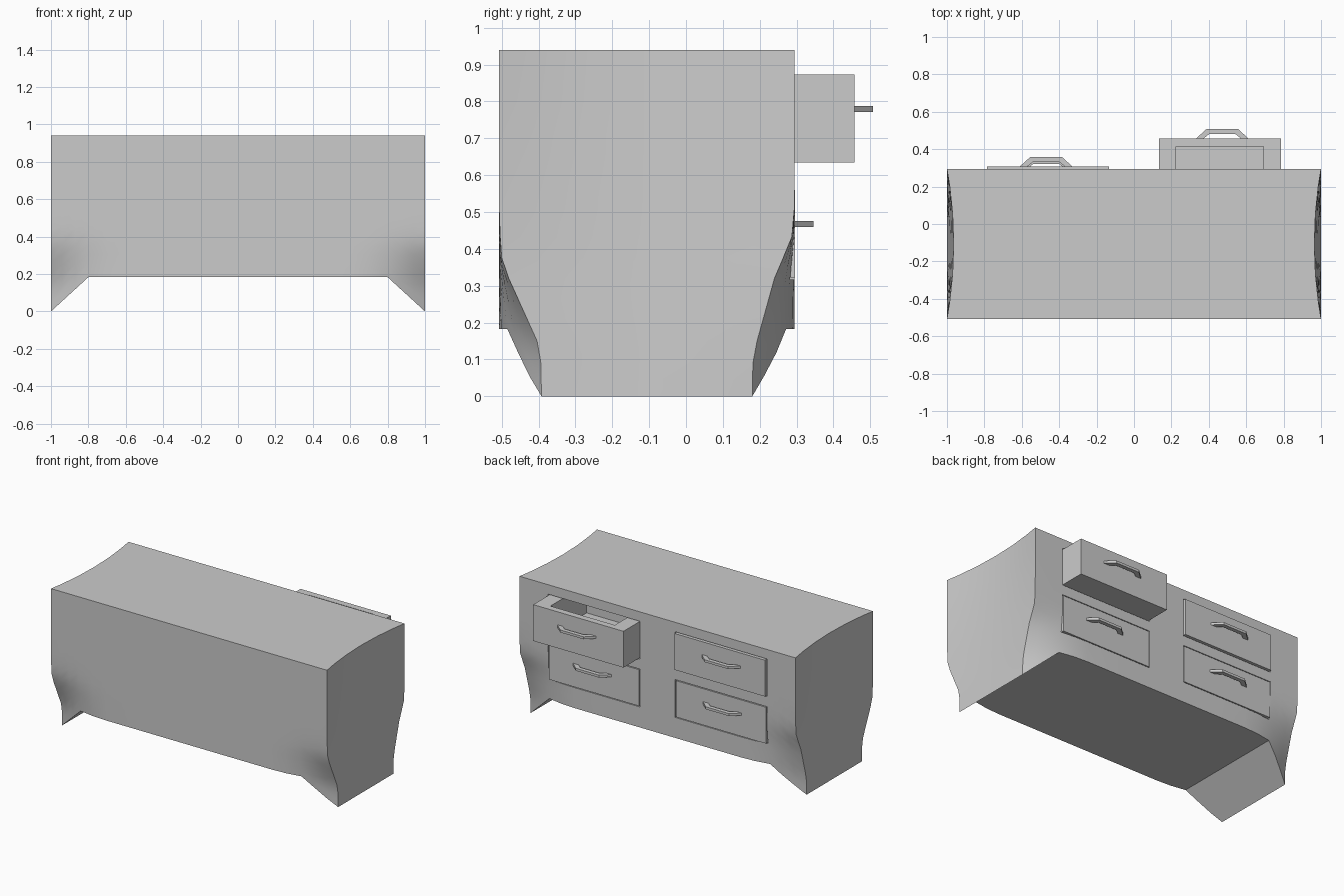
import bpy, bmesh

if "Cube" in bpy.data.objects:
    bpy.data.objects.remove(bpy.data.objects["Cube"])

TOP, FRONT, BACK = 0.94, -0.507, 0.295


def interp(pts, z):
    for (z0, a), (z1, b) in zip(pts, pts[1:]):
        if z <= z1:
            return a + (b - a) * (z - z0) / (z1 - z0)
    return pts[-1][1]


def finish(bm, name):
    bmesh.ops.recalc_face_normals(bm, faces=bm.faces)
    me = bpy.data.meshes.new(name)
    bm.to_mesh(me)
    bm.free()
    ob = bpy.data.objects.new(name, me)
    bpy.context.collection.objects.link(ob)
    return ob


def box(name, lo, hi):
    bm = bmesh.new()
    bmesh.ops.create_cube(bm, size=1)
    for v in bm.verts:
        v.co = [(lo[i] + hi[i]) / 2 + v.co[i] * (hi[i] - lo[i]) for i in range(3)]
    return finish(bm, name)


def cut(ob, cutter):
    m = ob.modifiers.new("cut", 'BOOLEAN')
    m.operation, m.solver, m.object = 'DIFFERENCE', 'EXACT', cutter
    bpy.context.view_layer.objects.active = ob
    bpy.ops.object.modifier_apply(modifier=m.name)
    bpy.data.objects.remove(cutter)


# how far the corners pull in towards the feet, by height
IN_FRONT = [(0, .115), (.13, .112), (.36, .008), (.47, 0), (1, 0)]
IN_BACK = [(0, .115), (.08, .115), (.14, .105), (.32, .055), (.43, .008), (.52, 0), (1, 0)]


def shape(u, v, t):
    a = abs(u)
    zb = 0.183 * min(1, (1 - a) / 0.2)
    z = zb + t * (TOP - zb)
    w = (max(0, a - 0.6) / 0.4) ** 2
    y0 = FRONT + w * interp(IN_FRONT, z)
    y1 = BACK - w * interp(IN_BACK, z)
    x = u * (1 - 0.036 * (1 - (2 * v - 1) ** 2) * t * a ** 4)
    return x, y0 + v * (y1 - y0), z


# cabinet body: a box lattice bent by shape()
half = [.35, .6, .7, .8, .87, .94, 1]
US = [-h for h in reversed(half)] + [0] + half
VS = [0, .12, .3, .5, .7, .88, 1]
TS = [0, .05, .1, .16, .22, .28, .34, .4, .46, .54, .7, .85, 1]
bm = bmesh.new()


def sheet(A, B, fn):
    g = [[bm.verts.new(shape(*fn(a, b))) for b in B] for a in A]
    for i in range(len(A) - 1):
        for j in range(len(B) - 1):
            bm.faces.new((g[i][j], g[i + 1][j], g[i + 1][j + 1], g[i][j + 1]))


for e in (0, 1):
    sheet(US, TS, lambda u, t: (u, e, t))
    sheet(US, VS, lambda u, v: (u, v, e))
    sheet(VS, TS, lambda v, t: (2 * e - 1, v, t))
bmesh.ops.remove_doubles(bm, verts=bm.verts, dist=1e-5)
body = finish(bm, "cabinet_body")


# arched bar handle
def handle(name, cx, y, z):
    pts = [(-.14, 0), (-.085, .05), (.085, .05), (.14, 0), (.1, 0), (.07, .024), (-.07, .024), (-.1, 0)]
    bm = bmesh.new()
    rings = [[bm.verts.new((cx + px, y + py, z + dz)) for px, py in pts] for dz in (-.008, .008)]
    n = len(pts)
    for i in range(n):
        j = (i + 1) % n
        bm.faces.new((rings[0][i], rings[0][j], rings[1][j], rings[1][i]))
    for r in rings:
        for q in ((0, 1, 6, 7), (1, 2, 5, 6), (2, 3, 4, 5)):
            bm.faces.new([r[k] for k in q])
    return finish(bm, name)


# drawers: name, centre x, bottom z, front face y
DRAWERS = [("upper_open", .46, .635, .457), ("upper_closed", -.46, .635, .308),
           ("lower_right", .46, .322, .296), ("lower_left", -.46, .322, .296)]
H, W = 0.238, 0.327
for name, cx, z0, yf in DRAWERS:
    is_open = yf > 0.4
    # opening in the cabinet
    depth = 0.4 if is_open else 0.05
    cut(body, box("opening", (cx - W - .005, BACK - depth, z0 - .005),
                  (cx + W + .005, BACK + .1, z0 + H + .005)))
    y_back = 0.0 if is_open else BACK - .04
    d = box(name + "_drawer", (cx - W, y_back, z0), (cx + W, yf, z0 + H))
    if is_open:
        # drawer hollow
        cut(d, box("hollow", (cx - .235, .04, z0 + .05), (cx + .232, .415, z0 + H + .1)))
    handle(name + "_handle", cx + (.012 if cx > 0 else -.01), yf, z0 + .145)

# smooth body with crisp edges
bpy.ops.object.select_all(action='DESELECT')
body.select_set(True)
bpy.context.view_layer.objects.active = body
bpy.ops.object.shade_smooth_by_angle(angle=0.52)
